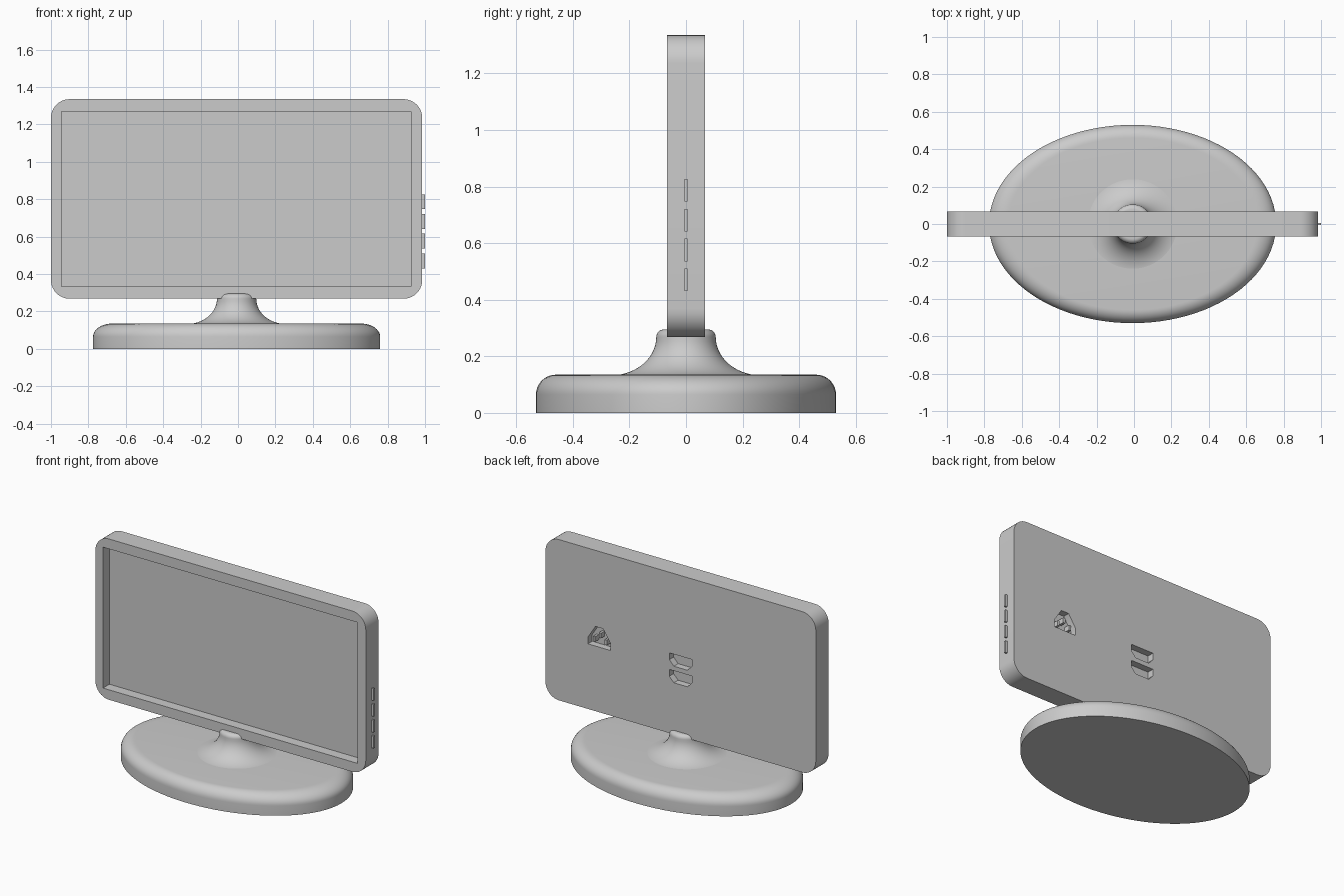
import bpy, bmesh
from math import sin, cos, pi, radians
from mathutils import Matrix

if "Cube" in bpy.data.objects:
    bpy.data.objects.remove(bpy.data.objects["Cube"], do_unlink=True)

CX = -0.0075          # middle of the screen and stand
HALF_DEPTH = 0.067    # half the housing thickness

grey = bpy.data.materials.new("plain grey")
grey.use_nodes = True
grey.diffuse_color = (0.6, 0.6, 0.6, 1)
grey.node_tree.nodes["Principled BSDF"].inputs["Base Color"].default_value = (0.6, 0.6, 0.6, 1)


def finish(name, bm):
    bmesh.ops.recalc_face_normals(bm, faces=bm.faces)
    mesh = bpy.data.meshes.new(name)
    bm.to_mesh(mesh)
    bm.free()
    mesh.materials.append(grey)
    obj = bpy.data.objects.new(name, mesh)
    bpy.context.collection.objects.link(obj)
    return obj


def activate(obj):
    bpy.ops.object.select_all(action='DESELECT')
    obj.select_set(True)
    bpy.context.view_layer.objects.active = obj


def smooth(obj):
    activate(obj)
    bpy.ops.object.shade_smooth_by_angle(angle=radians(35))


def box(name, x0, x1, y0, y1, z0, z1):
    bm = bmesh.new()
    bmesh.ops.create_cube(bm, size=1)
    bmesh.ops.scale(bm, vec=(x1 - x0, y1 - y0, z1 - z0), verts=bm.verts)
    bmesh.ops.translate(bm, vec=((x0 + x1) / 2, (y0 + y1) / 2, (z0 + z1) / 2), verts=bm.verts)
    return finish(name, bm)


def prism(name, outline, y0, y1):
    """Extrude an x-z outline along y."""
    bm = bmesh.new()
    face = bm.faces.new([bm.verts.new((x, y0, z)) for x, z in outline])
    new = bmesh.ops.extrude_face_region(bm, geom=[face])["geom"]
    verts = [v for v in new if isinstance(v, bmesh.types.BMVert)]
    bmesh.ops.translate(bm, vec=(0, y1 - y0, 0), verts=verts)
    return finish(name, bm)


def arc(cx, cz, rx, rz, start, end, steps=10):
    angles = [radians(start + (end - start) * i / steps) for i in range(steps + 1)]
    return [(cx + rx * cos(a), cz + rz * sin(a)) for a in angles]


def lathe(name, profile, stretch=1.0, steps=96):
    """Turn an r-z profile around z, stretched along x."""
    bm = bmesh.new()
    rings = [[bm.verts.new((r * cos(2 * pi * i / steps), r * sin(2 * pi * i / steps), z))
              for i in range(steps)] for r, z in profile]
    for low, high in zip(rings, rings[1:]):
        for i in range(steps):
            j = (i + 1) % steps
            bm.faces.new((low[i], low[j], high[j], high[i]))
    bm.faces.new(rings[0])
    bm.faces.new(rings[-1])
    bmesh.ops.transform(bm, matrix=Matrix.Translation((CX, 0, 0)) @ Matrix.Diagonal((stretch, 1, 1, 1)),
                        verts=bm.verts)
    obj = finish(name, bm)
    smooth(obj)
    return obj


def cut(obj, cutter):
    mod = obj.modifiers.new("cut", 'BOOLEAN')
    mod.operation = 'DIFFERENCE'
    mod.solver = 'EXACT'
    mod.object = cutter
    activate(obj)
    bpy.ops.object.modifier_apply(modifier=mod.name)
    bpy.data.objects.remove(cutter, do_unlink=True)


# Stand: oval foot with a rounded rim, and a flared neck
lathe("base", [(0.53, 0)] + arc(0.46, 0.065, 0.07, 0.07, 0, 90), stretch=0.7675 / 0.53)
lathe("neck", arc(0.265, 0.268, 0.16, 0.135, 270, 180, 14) + arc(0.078, 0.268, 0.027, 0.027, 0, 90, 8)[1:])

# Housing: rounded rectangle
left, right, bottom, top, r = -1.0, 0.985, 0.268, 1.335, 0.1
corners = [(right - r, top - r, 0), (left + r, top - r, 90),
           (left + r, bottom + r, 180), (right - r, bottom + r, 270)]
outline = [p for x, z, a in corners for p in arc(x, z, r, r, a, a + 90)]
housing = prism("housing", outline, -HALF_DEPTH, HALF_DEPTH)

# Sunken screen at the front
cut(housing, box("screen_cutter", -0.944, 0.925, -0.2, 0, 0.334, 1.269))

# Two video ports at the back
PORT_FLOOR = 0.022
for z in (0.72, 0.61):
    half = [(0.05, z), (0.083, z + 0.035), (0.083, z + 0.08)]
    shape = [(CX + x, h) for x, h in half] + [(CX - x, h) for x, h in reversed(half)]
    cut(housing, prism("port_cutter", shape, PORT_FLOOR, 0.2))

# Power socket at the back with three pins
SX = 0.59
half = [(0.083, 0.70), (0.083, 0.745), (0.028, 0.83)]
shape = [(SX + x, h) for x, h in half] + [(SX - x, h) for x, h in reversed(half)]
cut(housing, prism("socket_cutter", shape, PORT_FLOOR, 0.2))
smooth(housing)
for i, (dx, z) in enumerate([(-0.043, 0.74), (0, 0.775), (0.043, 0.74)]):
    box(f"power_pin_{i + 1}", SX + dx - 0.008, SX + dx + 0.008,
        PORT_FLOOR - 0.005, 0.06, z - 0.017, z + 0.017)

# Four buttons on the left side
for i in range(4):
    z = 0.43 + 0.1055 * i
    box(f"button_{i + 1}", 0.975, 1.0, -0.006, 0.006, z, z + 0.08)
